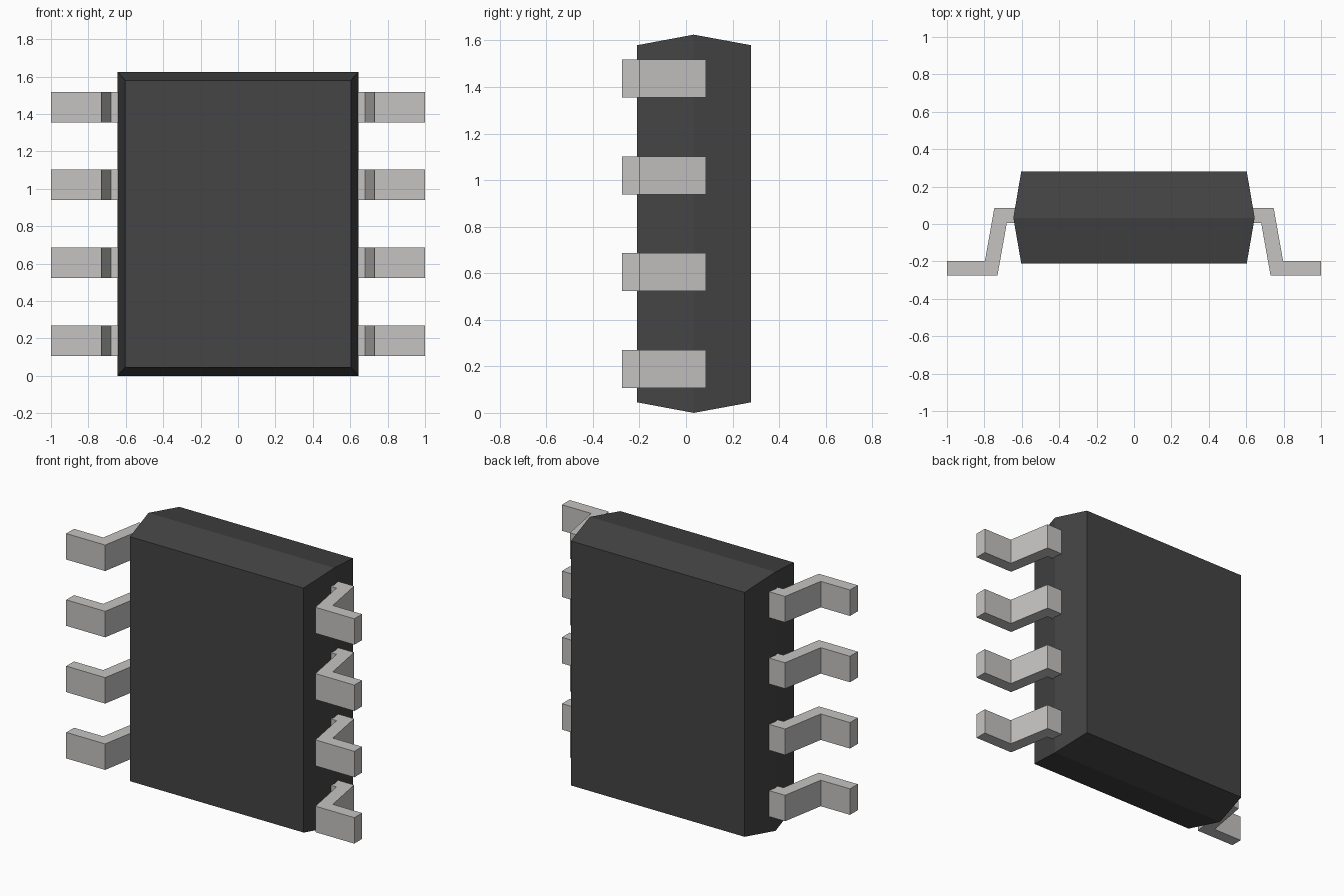
import bpy, bmesh

cube = bpy.data.objects.get("Cube")
if cube:
    bpy.data.objects.remove(cube, do_unlink=True)


def material(name, rgb, roughness):
    m = bpy.data.materials.new(name)
    m.use_nodes = True
    colour = (*rgb, 1.0)
    m.diffuse_color = colour
    bsdf = m.node_tree.nodes["Principled BSDF"]
    bsdf.inputs["Base Color"].default_value = colour
    bsdf.inputs["Roughness"].default_value = roughness
    return m


black = material("dark grey plastic", (0.058, 0.058, 0.058), 0.6)
metal = material("light grey metal", (0.56, 0.55, 0.54), 0.5)


def loft(name, rings, mat):
    """Join matching rings of points into a closed flat-faced solid."""
    bm = bmesh.new()
    loops = [[bm.verts.new(p) for p in ring] for ring in rings]
    for a, b in zip(loops, loops[1:]):
        n = len(a)
        for i in range(n):
            j = (i + 1) % n
            bm.faces.new((a[i], a[j], b[j], b[i]))
    bm.faces.new(loops[0])
    bm.faces.new(loops[-1])
    bmesh.ops.recalc_face_normals(bm, faces=bm.faces)
    mesh = bpy.data.meshes.new(name)
    bm.to_mesh(mesh)
    bm.free()
    mesh.materials.append(mat)
    obj = bpy.data.objects.new(name, mesh)
    bpy.context.collection.objects.link(obj)
    return obj


# Chip body: rectangle that is widest at its mid seam
MID_Z = 0.8125


def rectangle(y, half_x, half_z):
    return [(sx * half_x, y, MID_Z + sz * half_z)
            for sx, sz in ((-1, -1), (1, -1), (1, 1), (-1, 1))]


loft("chip_body", [rectangle(-0.21, 0.603, 0.767),
                   rectangle(0.033, 0.645, 0.8125),
                   rectangle(0.28, 0.603, 0.767)], black)

# Bent leads: gull-wing profile in plan, four down each side
PROFILE = [(0.62, 0.085), (0.747, 0.085), (0.797, -0.198), (1.0, -0.198),
           (1.0, -0.275), (0.73, -0.275), (0.68, 0.006), (0.62, 0.006)]
PITCH, HALF_HEIGHT = 0.416, 0.0815

for side, sx in (("left", 1), ("right", -1)):
    for i in range(4):
        zc = MID_Z + (i - 1.5) * PITCH
        loft(f"{side}_lead_{i + 1}",
             [[(sx * x, y, zc + dz) for x, y in PROFILE]
              for dz in (-HALF_HEIGHT, HALF_HEIGHT)], metal)
